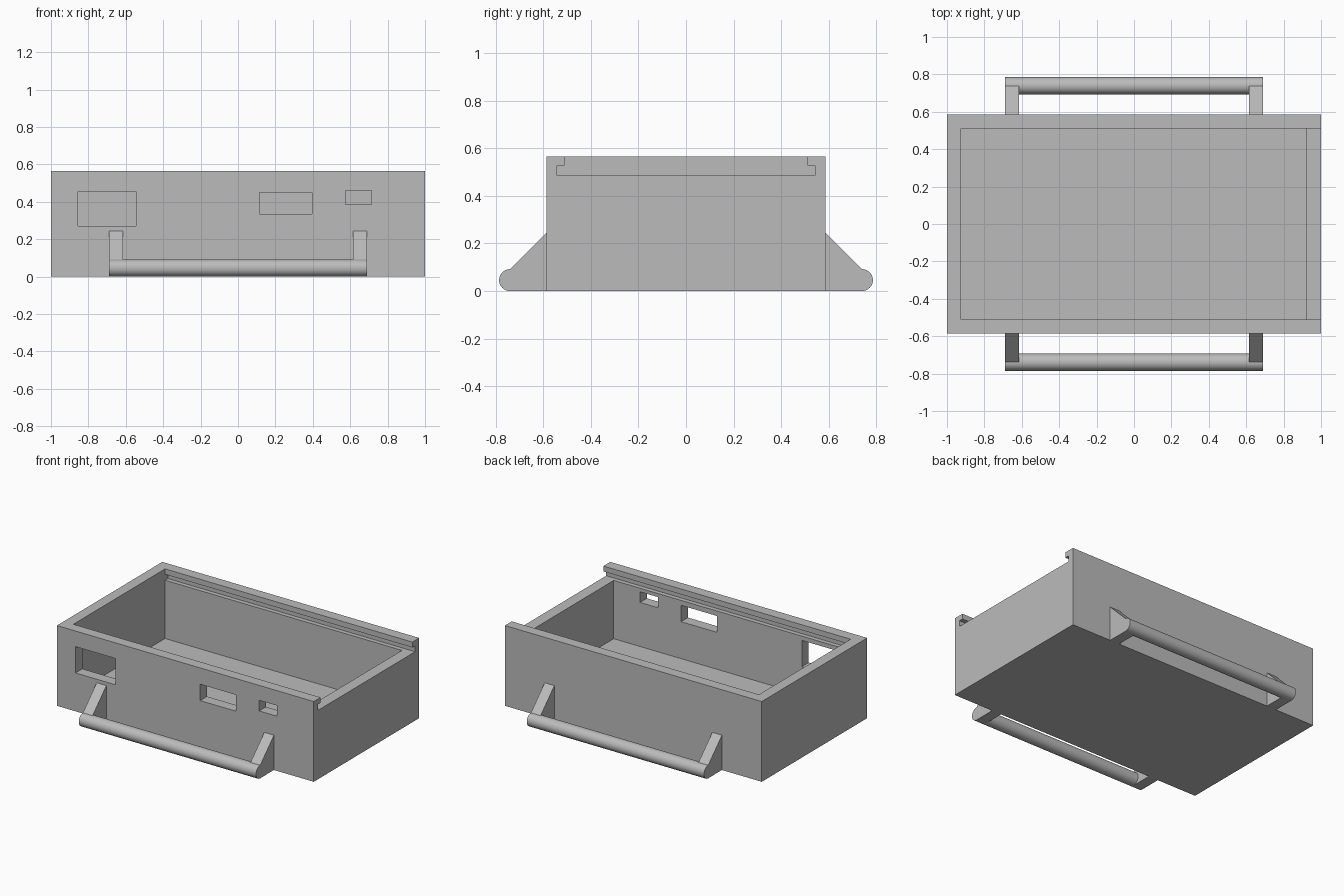
import bpy, bmesh, math
from mathutils import Vector

cube = bpy.data.objects.get("Cube")
if cube:
    bpy.data.objects.remove(cube, do_unlink=True)

grey = bpy.data.materials.new("plain grey")
grey.use_nodes = True
grey.diffuse_color = (0.5, 0.5, 0.5, 1)
grey.node_tree.nodes["Principled BSDF"].inputs["Base Color"].default_value = grey.diffuse_color


def add_object(name, bm):
    bmesh.ops.recalc_face_normals(bm, faces=bm.faces)
    mesh = bpy.data.meshes.new(name)
    bm.to_mesh(mesh)
    bm.free()
    mesh.materials.append(grey)
    obj = bpy.data.objects.new(name, mesh)
    bpy.context.collection.objects.link(obj)
    return obj


def box(name, x0, x1, y0, y1, z0, z1):
    bm = bmesh.new()
    bmesh.ops.create_cube(bm, size=1)
    for v in bm.verts:
        v.co = [lo if c < 0 else hi
                for c, lo, hi in zip(v.co, (x0, y0, z0), (x1, y1, z1))]
    return add_object(name, bm)


def extrude_x(bm, profile, x0, x1):
    """Extrude a closed (y, z) profile along x."""
    face = bm.faces.new([bm.verts.new((x0, y, z)) for y, z in profile])
    new = bmesh.ops.extrude_face_region(bm, geom=[face])["geom"]
    moved = [g for g in new if isinstance(g, bmesh.types.BMVert)]
    bmesh.ops.translate(bm, verts=moved, vec=Vector((x1 - x0, 0, 0)))


def activate(obj):
    bpy.ops.object.select_all(action='DESELECT')
    obj.select_set(True)
    bpy.context.view_layer.objects.active = obj


# Case: solid block that the openings are cut from
HALF_Y, TOP = 0.586, 0.565
case = box("case", -1, 1, -HALF_Y, HALF_Y, 0, TOP)

cutters = [
    # Cavity, then the lid slot open at the +x end
    box("cavity_cutter", -0.925, 0.92, -0.51, 0.51, 0.075, 0.7),
    box("slot_groove_cutter", -0.925, 1.2, -0.541, 0.541, 0.485, 0.527),
    box("slot_mouth_cutter", -0.925, 1.2, -0.51, 0.51, 0.5, 0.7),
]
# Three connector windows through the front wall
for x0, x1, z0, z1 in ((-0.855, -0.545, 0.27, 0.455),
                       (0.115, 0.395, 0.335, 0.45),
                       (0.575, 0.715, 0.385, 0.46)):
    cutters.append(box("window_cutter", x0, x1, -0.8, -0.4, z0, z1))

activate(case)
for cutter in cutters:
    cut = case.modifiers.new("cut", 'BOOLEAN')
    cut.operation = 'DIFFERENCE'
    cut.solver = 'EXACT'
    cut.object = cutter
    bpy.ops.object.modifier_apply(modifier=cut.name)
    bpy.data.objects.remove(cutter, do_unlink=True)

# Handles: round bar carried by two sloped arms, front and back
RADIUS, BAR_Y = 0.046, 0.739
ARM_IN, ARM_OUT, SEGMENTS = 0.615, 0.69, 48


def arc(side, start, end, count):
    for i in range(count + 1):
        a = start + (end - start) * i / count
        yield side * (BAR_Y + RADIUS * math.cos(a)), RADIUS + RADIUS * math.sin(a)


for place, side in (("front", -1), ("back", 1)):
    bm = bmesh.new()
    arm = [(side * HALF_Y, 0), (side * HALF_Y, 0.245)]
    arm += arc(side, math.pi / 2, -math.pi / 2, SEGMENTS // 2)
    for s in (-1, 1):
        extrude_x(bm, arm, s * ARM_IN, s * ARM_OUT)
    extrude_x(bm, list(arc(side, 0, math.tau, SEGMENTS))[:-1], -ARM_IN, ARM_IN)
    handle = add_object(place + "_handle", bm)
    activate(handle)
    bpy.ops.object.shade_smooth_by_angle(angle=math.radians(30))
